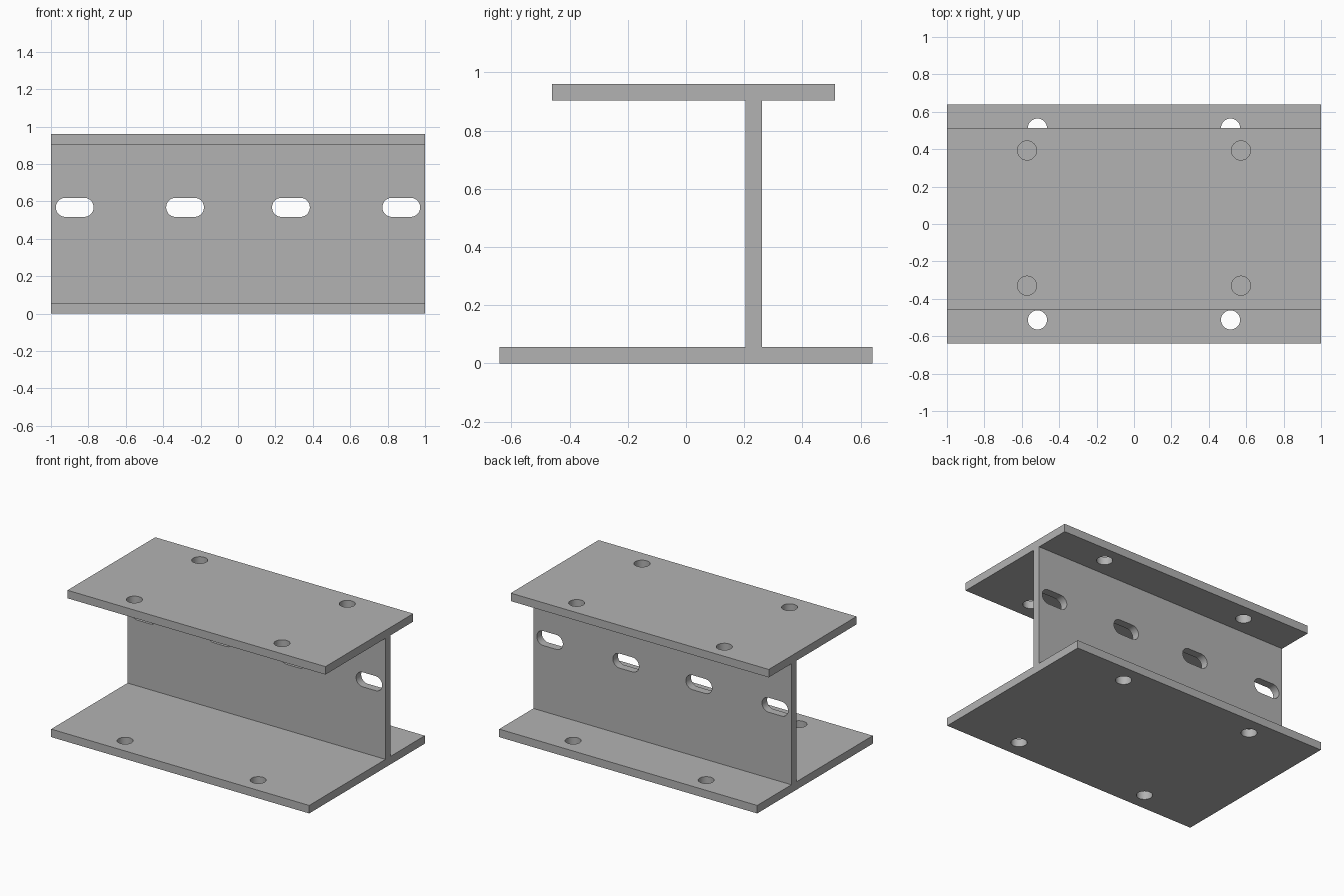
import bpy, bmesh, math
from mathutils import Vector

if "Cube" in bpy.data.objects:
    bpy.data.objects.remove(bpy.data.objects["Cube"])

steel = bpy.data.materials.new("grey steel")
steel.diffuse_color = (0.45, 0.45, 0.45, 1)
steel.use_nodes = True
steel.node_tree.nodes["Principled BSDF"].inputs["Base Color"].default_value = steel.diffuse_color


def prism(name, outline, depth):
    """Extrude a closed outline of 3D points along a vector."""
    bm = bmesh.new()
    face = bm.faces.new([bm.verts.new(p) for p in outline])
    out = bmesh.ops.extrude_face_region(bm, geom=[face])
    moved = [g for g in out["geom"] if isinstance(g, bmesh.types.BMVert)]
    bmesh.ops.translate(bm, verts=moved, vec=Vector(depth))
    bmesh.ops.recalc_face_normals(bm, faces=bm.faces[:])
    mesh = bpy.data.meshes.new(name)
    bm.to_mesh(mesh)
    bm.free()
    mesh.materials.append(steel)
    obj = bpy.data.objects.new(name, mesh)
    bpy.context.collection.objects.link(obj)
    return obj


def stadium(radius, half_straight=0.0, steps=24):
    """Circle, or slot outline when half_straight is above zero."""
    pts = []
    for side, start in ((1, -math.pi / 2), (-1, math.pi / 2)):
        count = steps + 1 if half_straight else steps
        for i in range(count):
            a = start + math.pi * i / steps
            pts.append((side * half_straight + radius * math.cos(a),
                        radius * math.sin(a)))
    return pts


# Beam: uneven I-section with the web set off centre
T, H = 0.056, 0.96
section = [(-0.64, 0), (0.64, 0), (0.64, T), (0.261, T),
           (0.261, H - T), (0.512, H - T), (0.512, H), (-0.46, H),
           (-0.46, H - T), (0.205, H - T), (0.205, T), (-0.64, T)]
beam = prism("i_beam", [(-1, y, z) for y, z in section], (2, 0, 0))

cutters = []
R = 0.051
for s in (-1, 1):
    # Bolt holes in the bottom and top flanges
    for label, x, ys, z in (("bottom", 0.516, (-0.513, 0.513), -0.05),
                            ("top", 0.572, (-0.33, 0.393), H - T - 0.05)):
        for y in ys:
            ring = [(s * x + u, y + v, z) for u, v in stadium(R)]
            cutters.append(prism(label + "_hole_cutter", ring, (0, 0, T + 0.1)))
    # Slots along the web
    for x in (0.283, 0.873):
        ring = [(s * x + u, 0.16, 0.568 + v) for u, v in stadium(R, 0.05)]
        cutters.append(prism("web_slot_cutter", ring, (0, 0.15, 0)))

for c in cutters:
    c.hide_render = True
    mod = beam.modifiers.new(c.name, 'BOOLEAN')
    mod.operation = 'DIFFERENCE'
    mod.solver = 'EXACT'
    mod.object = c

# Apply the cuts, then drop the cutters
bpy.context.view_layer.objects.active = beam
beam.select_set(True)
for mod in list(beam.modifiers):
    bpy.ops.object.modifier_apply(modifier=mod.name)
for c in cutters:
    bpy.data.objects.remove(c, do_unlink=True)
bpy.ops.object.shade_smooth_by_angle(angle=math.radians(30))
